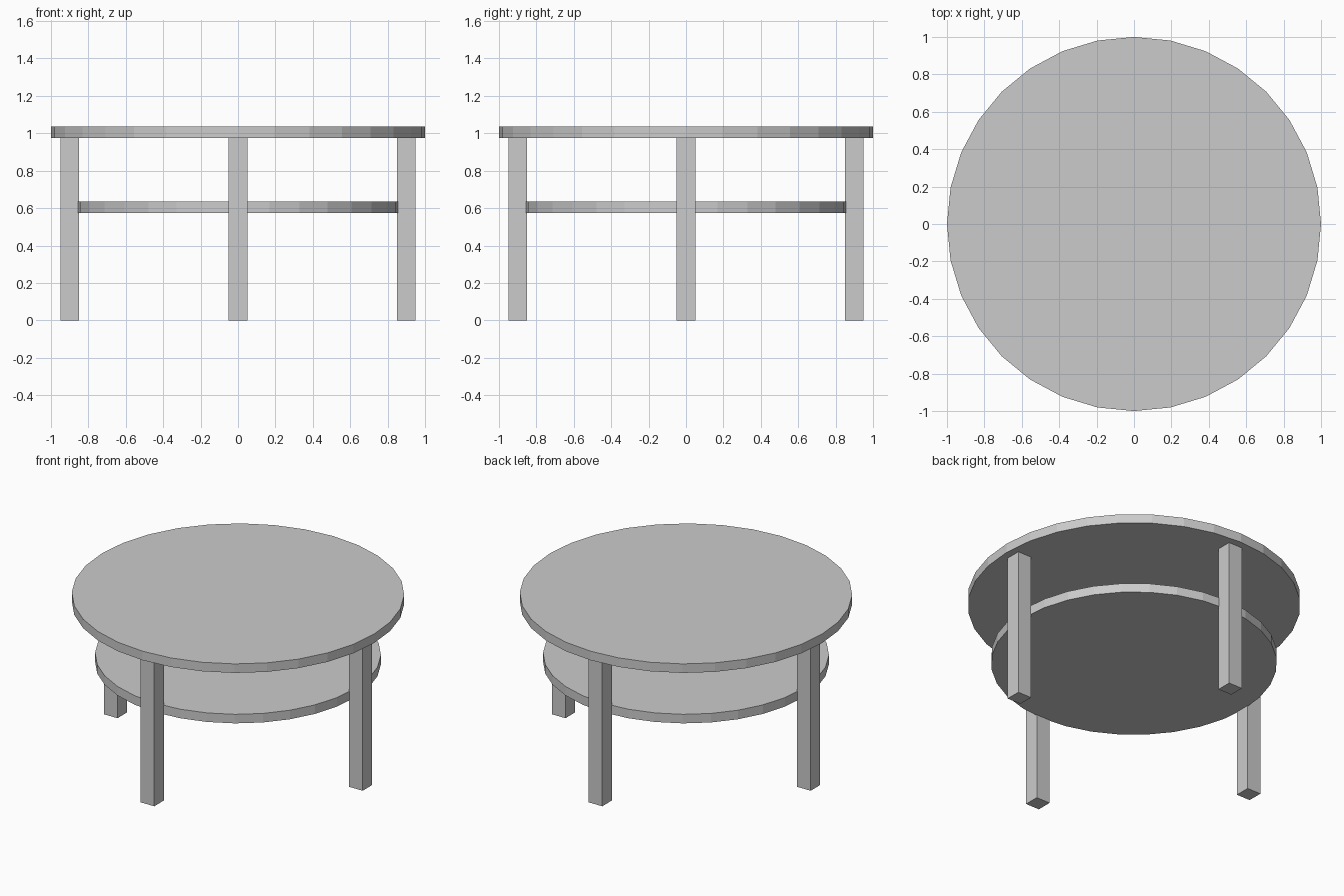
import bpy
import math

if "Cube" in bpy.data.objects:
    bpy.data.objects.remove(bpy.data.objects["Cube"])


def disc(name, radius, z_low, z_high):
    bpy.ops.mesh.primitive_cylinder_add(
        vertices=32, radius=radius, depth=z_high - z_low,
        location=(0, 0, (z_low + z_high) / 2))
    bpy.context.object.name = name


def leg(name, x, y, height=0.98, width=0.1):
    bpy.ops.mesh.primitive_cube_add(size=1, location=(x, y, height / 2))
    obj = bpy.context.object
    obj.name = name
    obj.scale = (width, width, height)
    bpy.ops.object.transform_apply(location=False, rotation=False, scale=True)


# Round top and smaller round shelf
disc("table_top", 1.0, 0.975, 1.035)
disc("lower_shelf", 0.86, 0.575, 0.635)

# Four square legs, one on each axis direction
for i, side in enumerate(("right", "back", "left", "front")):
    angle = i * math.pi / 2
    leg(side + "_leg", 0.9 * math.cos(angle), 0.9 * math.sin(angle))
